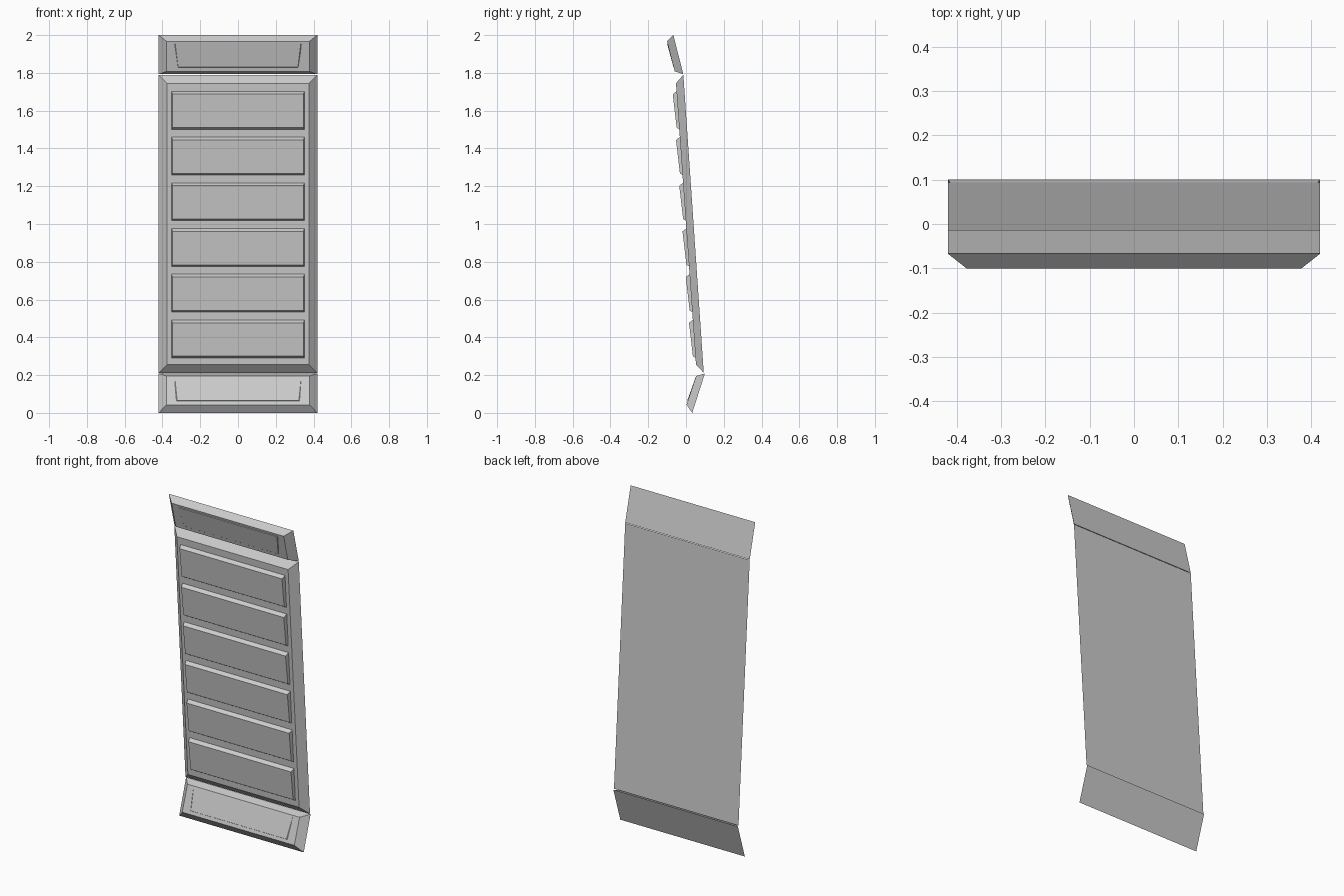
import bpy, bmesh

if "Cube" in bpy.data.objects:
    bpy.data.objects.remove(bpy.data.objects["Cube"])


def slab(name, back, front):
    """Bevelled slab; each side is ((top half width, y, z), (bottom half width, y, z))."""
    bm = bmesh.new()
    rings = []
    for (wt, yt, zt), (wb, yb, zb) in (back, front):
        rings.append([bm.verts.new(p) for p in
                      ((-wb, yb, zb), (wb, yb, zb), (wt, yt, zt), (-wt, yt, zt))])
    bm.faces.new(rings[0])
    bm.faces.new(rings[1])
    for i in range(4):
        j = (i + 1) % 4
        bm.faces.new((rings[0][i], rings[0][j], rings[1][j], rings[1][i]))
    bmesh.ops.recalc_face_normals(bm, faces=bm.faces)
    mesh = bpy.data.meshes.new(name)
    bm.to_mesh(mesh)
    bm.free()
    ob = bpy.data.objects.new(name, mesh)
    bpy.context.collection.objects.link(ob)
    return ob


W = 0.42      # half width at the back
F = 0.378     # half width of the bevelled front

# Three tilted panels
slab("main_panel",
     ((W, -0.014, 1.79), (W, 0.094, 0.212)),
     ((F - 0.003, -0.053, 1.745), (F - 0.003, 0.053, 0.255)))
slab("top_panel",
     ((W, -0.067, 2.0), (W, -0.014, 1.793)),
     ((F, -0.1, 1.967), (F, -0.06, 1.808)))
slab("bottom_panel",
     ((W, 0.1, 0.208), (W, 0.033, 0.0)),
     ((F, 0.053, 0.195), (F, 0.003, 0.043)))


def face_y(z):
    """Front surface of the main panel at height z."""
    return -0.053 + (1.745 - z) * 0.106 / 1.49


# Six raised louvres
for i in range(6):
    top = 1.705 - 0.242 * i
    bot = top - 0.206
    slab(f"louvre_{i + 1}",
         ((0.353, face_y(top) + 0.004, top), (0.353, face_y(bot) + 0.004, bot)),
         ((0.346, face_y(top) - 0.02, top - 0.018),
          (0.346, face_y(bot) - 0.014, bot + 0.011)))


def plate(name, wt, zt, wb, zb, line):
    """Thin raised plate following a panel front given by two (y, z) points."""
    (y0, z0), (y1, z1) = line

    def y(z):
        return y0 + (z - z0) * (y1 - y0) / (z1 - z0)
    slab(name,
         ((wt, y(zt) + 0.004, zt), (wb, y(zb) + 0.004, zb)),
         ((wt - 0.008, y(zt) - 0.002, zt - 0.005),
          (wb - 0.008, y(zb) - 0.002, zb + 0.005)))


# Thin plates on the end panels
plate("top_plate", 0.34, 1.957, 0.325, 1.825, ((-0.1, 1.967), (-0.06, 1.808)))
plate("bottom_plate", 0.342, 0.19, 0.33, 0.06, ((0.053, 0.195), (0.003, 0.043)))
